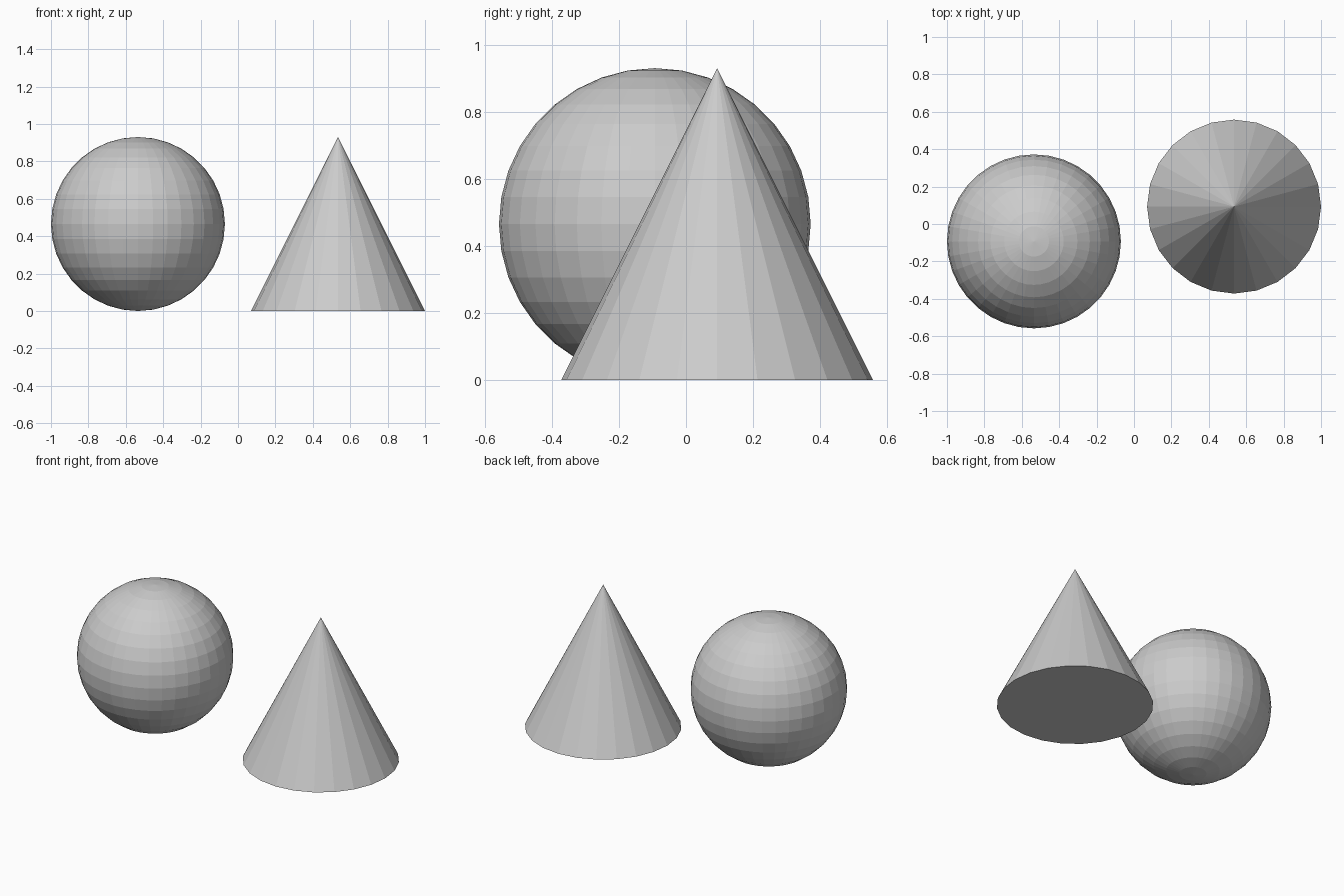
import bpy

if "Cube" in bpy.data.objects:
    bpy.data.objects.remove(bpy.data.objects["Cube"])

R = 0.465          # shared radius; both parts are 2R tall

# Faceted ball, front left
bpy.ops.mesh.primitive_uv_sphere_add(segments=36, ring_count=18, radius=R,
                                     location=(-0.535, -0.093, R))
bpy.context.object.name = "ball"

# Faceted cone with closed base, back right
bpy.ops.mesh.primitive_cone_add(vertices=24, radius1=R, radius2=0, depth=2 * R,
                                location=(0.535, 0.093, R))
bpy.context.object.name = "cone"
